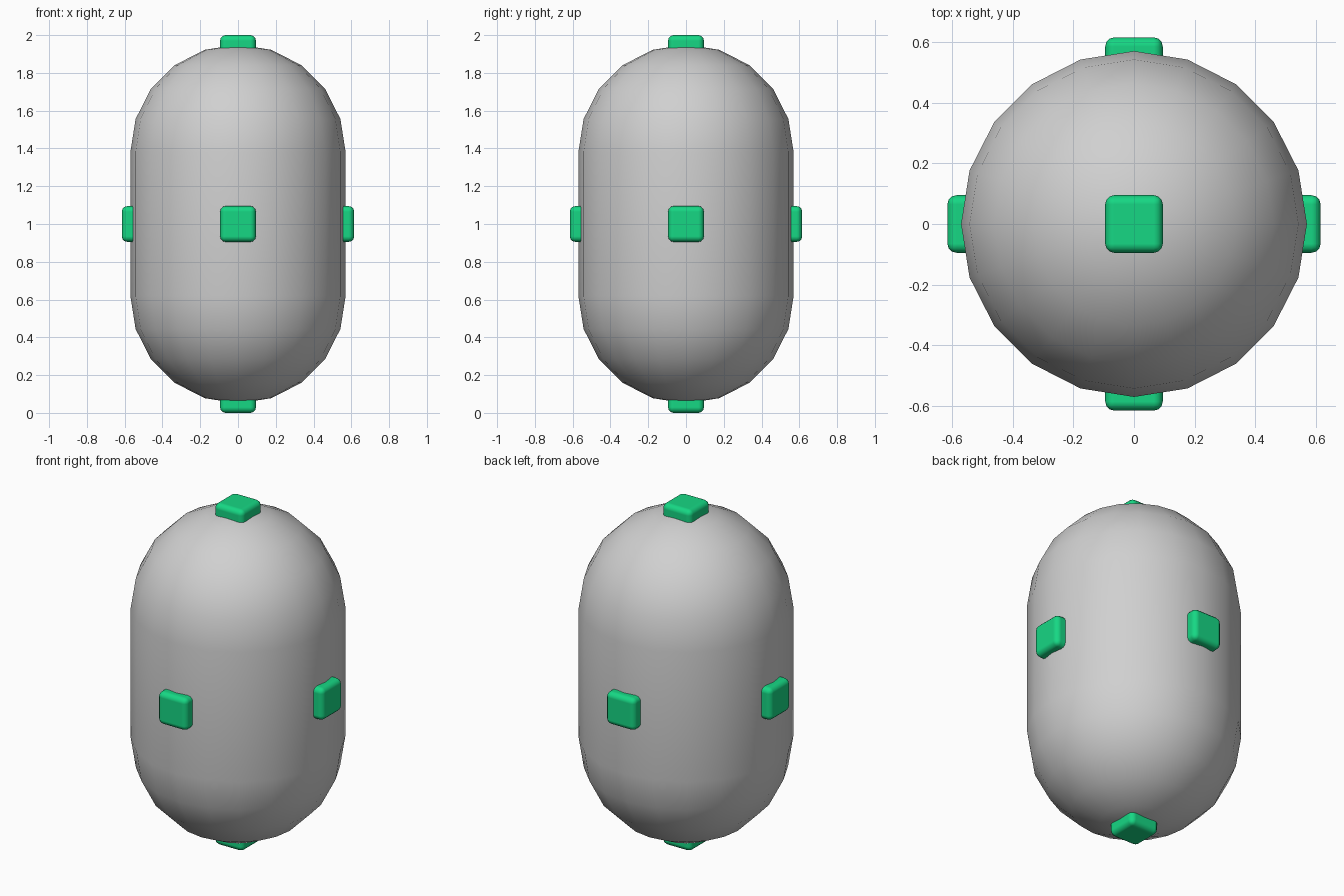
import bpy, bmesh, math
from mathutils import Vector

cube = bpy.data.objects.get("Cube")
if cube:
    bpy.data.objects.remove(cube, do_unlink=True)

SIDES = 20
RADIUS = 0.57
HALF_STRAIGHT = 0.38
MID = Vector((0, 0, 1.0))


def make_material(name, rgb):
    mat = bpy.data.materials.new(name)
    mat.use_nodes = True
    mat.diffuse_color = (*rgb, 1)
    mat.node_tree.nodes["Principled BSDF"].inputs["Base Color"].default_value = (*rgb, 1)
    return mat


def finish(bm, name, mat):
    bmesh.ops.recalc_face_normals(bm, faces=bm.faces)
    for face in bm.faces:
        face.smooth = True
    mesh = bpy.data.meshes.new(name)
    bm.to_mesh(mesh)
    bm.free()
    mesh.materials.append(mat)
    obj = bpy.data.objects.new(name, mesh)
    bpy.context.collection.objects.link(obj)
    return obj


grey = make_material("light grey", (0.63, 0.63, 0.63))
green = make_material("bright green", (0.008, 0.68, 0.23))

# Capsule body: quarter arcs above and below a straight wall, spun round z
bm = bmesh.new()
profile = []
for end in (-1, 1):
    arc = [math.radians(18 * i) for i in range(6)]
    for a in (reversed(arc) if end < 0 else arc):
        profile.append(bm.verts.new((RADIUS * math.cos(a), 0,
                                     MID.z + end * (HALF_STRAIGHT + RADIUS * math.sin(a)))))
edges = [bm.edges.new(pair) for pair in zip(profile, profile[1:])]
bmesh.ops.spin(bm, geom=profile + edges, cent=(0, 0, 0), axis=(0, 0, 1),
               angle=math.tau, steps=SIDES)
bmesh.ops.remove_doubles(bm, verts=bm.verts, dist=0.0005)
finish(bm, "capsule_body", grey)

# Rounded pads, half sunk into the body on each of its six sides
PAD_SIZE = 0.19
PAD_DEPTH = 0.11
pads = {
    "left_pad": ((1, 0, 0), 0.615),
    "right_pad": ((-1, 0, 0), 0.615),
    "front_pad": ((0, -1, 0), 0.615),
    "back_pad": ((0, 1, 0), 0.615),
    "top_pad": ((0, 0, 1), 1.0),
    "bottom_pad": ((0, 0, -1), 1.0),
}
for name, (direction, reach) in pads.items():
    out = Vector(direction)
    bm = bmesh.new()
    bmesh.ops.create_cube(bm, size=1)
    size = [PAD_DEPTH if abs(c) > 0.5 else PAD_SIZE for c in out]
    bmesh.ops.scale(bm, vec=size, verts=bm.verts)
    bmesh.ops.translate(bm, vec=MID + out * (reach - PAD_DEPTH / 2), verts=bm.verts)
    pad = finish(bm, name, green)
    bevel = pad.modifiers.new("rounded edges", "BEVEL")
    bevel.width = 0.03
    bevel.segments = 3
    bevel.harden_normals = True
